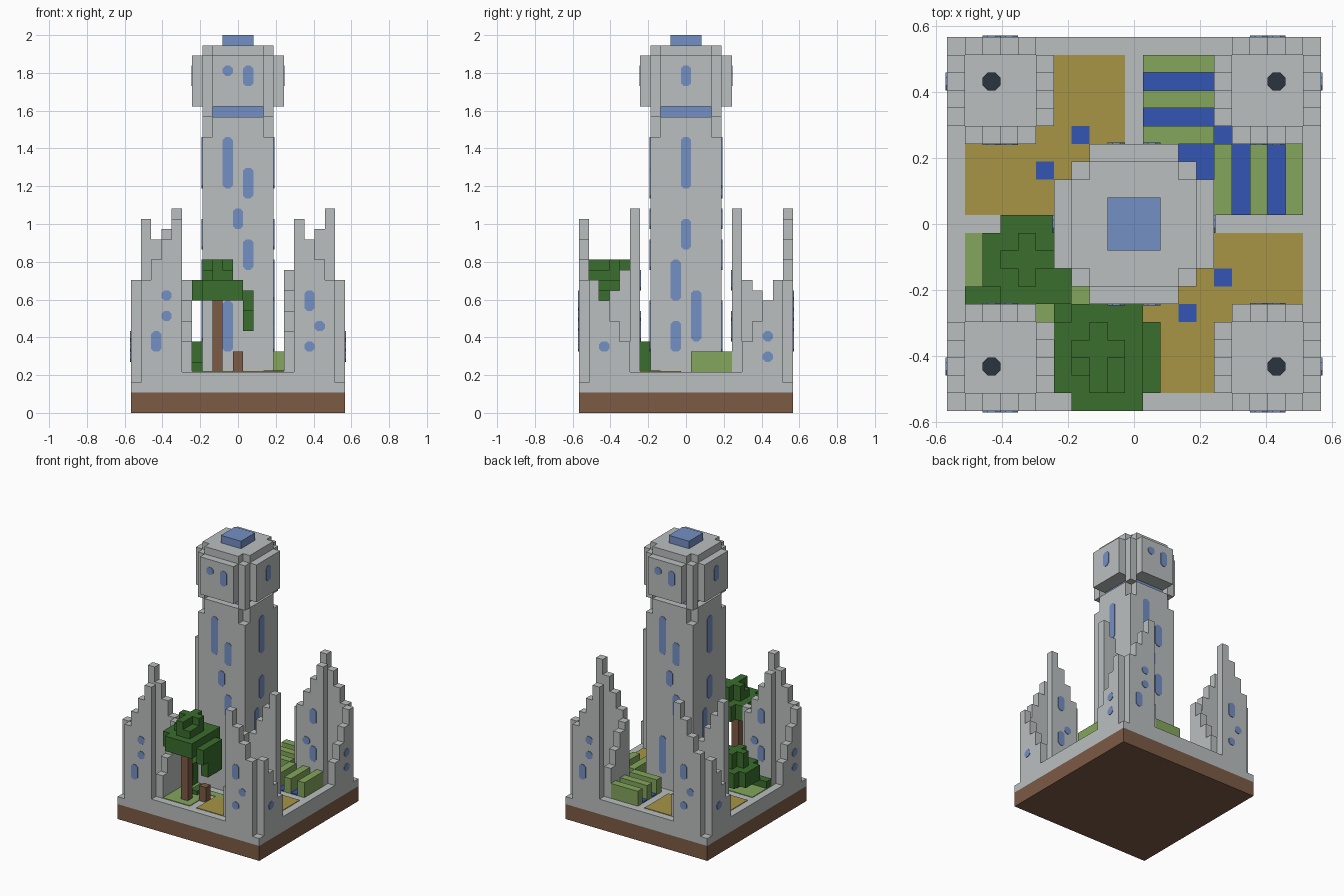
import bpy, bmesh

if "Cube" in bpy.data.objects:
    bpy.data.objects.remove(bpy.data.objects["Cube"])

V = 2 / 37      # edge of one block
N = 21          # blocks across the base


def colour(name, r, g, b):
    m = bpy.data.materials.new(name)
    lin = [((c / 255 + 0.055) / 1.055) ** 2.4 for c in (r, g, b)]
    m.diffuse_color = (*lin, 1)
    m.use_nodes = True
    m.node_tree.nodes["Principled BSDF"].inputs["Base Color"].default_value = m.diffuse_color
    return m


STONE = colour("pale stone", 187, 191, 191)
EARTH = colour("brown earth", 124, 91, 69)
GLASS = colour("blue glass", 116, 144, 196)
LEAF = colour("dark leaf", 58, 109, 45)
CROP = colour("light crop", 131, 166, 93)
GOLD = colour("golden sand", 167, 149, 70)
WATER = colour("deep water", 52, 86, 181)
DARK = colour("dark hatch", 42, 52, 64)


def pos(i, j, k):
    return ((i - N / 2) * V, (j - N / 2) * V, k * V)


def hull(bm, bottom, top):
    """Closed prism between two matching rings."""
    a = [bm.verts.new(p) for p in bottom]
    b = [bm.verts.new(p) for p in top]
    n = len(a)
    bm.faces.new(a[::-1])
    bm.faces.new(b)
    for q in range(n):
        bm.faces.new((a[q], a[(q + 1) % n], b[(q + 1) % n], b[q]))


def finish(name, bm, mat):
    bmesh.ops.recalc_face_normals(bm, faces=bm.faces)
    me = bpy.data.meshes.new(name)
    bm.to_mesh(me)
    bm.free()
    me.materials.append(mat)
    ob = bpy.data.objects.new(name, me)
    bpy.context.collection.objects.link(ob)


def blocks(name, mat, boxes):
    """Boxes given in block units: i0, i1, j0, j1, k0, k1."""
    bm = bmesh.new()
    for i0, i1, j0, j1, k0, k1 in boxes:
        ring = ((i0, j0), (i1, j0), (i1, j1), (i0, j1))
        hull(bm, [pos(i, j, k0) for i, j in ring], [pos(i, j, k1) for i, j in ring])
    finish(name, bm, mat)


def octagon(u0, u1, w0, w1, c=0.28):
    return [(u0 + c, w0), (u1 - c, w0), (u1, w0 + c), (u1, w1 - c),
            (u1 - c, w1), (u0 + c, w1), (u0, w1 - c), (u0, w0 + c)]


def windows(name, side, depth, cells):
    """Pane plates; side is front, back, right or left; cells are (column, k0, k1)."""
    bm = bmesh.new()
    for u, k0, k1 in cells:
        shape = octagon(u, u + 1, k0, k1)
        rings = []
        for d in (depth - 0.07, depth + 0.07):
            if side in ("front", "back"):
                rings.append([pos(p, d, k) for p, k in shape])
            else:
                rings.append([pos(d, p, k) for p, k in shape])
        hull(bm, *rings)
    finish(name, bm, GLASS)


def flip(cells):
    return [(N - 1 - u, a, b) for u, a, b in cells]


# Base slab: earth below, stone plinth above with lowered corners
blocks("earth_slab", EARTH, [(0, 21, 0, 21, 0, 2)])
blocks("stone_plinth", STONE, [(0, 21, 0, 21, 2, 3), (1, 20, 0, 21, 3, 4),
                               (0, 1, 1, 20, 3, 4), (20, 21, 1, 20, 3, 4)])

# Central tower shaft, with corner posts and a head
shaft = [(8, 13, 7, 14, 4, 29), (7, 14, 8, 13, 4, 29), (8, 13, 8, 13, 29, 36),
         (8, 13, 7, 14, 30, 36), (7, 14, 8, 13, 30, 36)]
for i in (7, 13):
    for j in (7, 13):
        shaft += [(i, i + 1, j, j + 1, 4, 27), (i, i + 1, j, j + 1, 29, 35)]
blocks("tower_shaft", STONE, shaft)
blocks("tower_head_panels", STONE, [(8, 13, 6, 7, 30, 35), (8, 13, 14, 15, 30, 35),
                                    (6, 7, 8, 13, 30, 35), (14, 15, 8, 13, 30, 35)])
e = 0.05
blocks("tower_glass_band", GLASS, [(8 - e, 13 + e, 8 - e, 13 + e, 29, 30)])
blocks("tower_skylight", GLASS, [(9, 12, 9, 12, 36, 37)])

# Tower windows
main = [(9, 6, 11), (11, 14, 17), (10, 18, 20), (11, 21, 24), (9, 22, 27)]
flank = [(10, 22, 27), (10, 16, 19), (9, 11, 15), (11, 7, 12), (9, 6, 9)]
for side, far in (("front", 0), ("back", 1), ("left", 0), ("right", 1)):
    facing = side in ("front", "back")
    body = main if facing else flank
    head = [(9, 33, 34), (11, 32, 34)] if facing else [(10, 32, 34)]
    if side in ("back", "left"):
        body, head = flip(body), flip(head)
    windows("tower_windows_" + side, side, 14 if far else 7, body)
    windows("head_windows_" + side, side, 15 if far else 6, head)

# Four corner turrets: two stepped walls spiralling up around each floor
# corner: (outer start, cap, peak), (inner start, cap, peak)
turrets = {
    "front_left": (0, 0, (7, 13, 19), (7, 13, 19)),
    "front_right": (1, 0, (7, 13, 19), (8, 14, 20)),
    "back_left": (0, 1, (7, 13, 20), (7, 13, 19)),
    "back_right": (1, 1, (7, 13, 19), (8, 13, 20)),
}
for label, (fx, fy, outer, inner) in turrets.items():
    cols = []
    for s in range(4):
        cols.append((0, 4 - s, min(outer[0] + 2 * s, outer[1])))
        cols.append((1 + s, 0, outer[2] - 6 + 2 * s))
        cols.append((5, 1 + s, min(inner[0] + 2 * s, inner[1])))
        cols.append((4 - s, 5, inner[2] - 6 + 2 * s))
    boxes = []
    for a, b, h in cols:
        i = N - 1 - a if fx else a
        j = N - 1 - b if fy else b
        boxes.append((i, i + 1, j, j + 1, 4, h))
    blocks("turret_walls_" + label, STONE, boxes)
    # hatch in the turret floor
    bm = bmesh.new()
    i, j = (18 if fx else 2), (18 if fy else 2)
    shape = octagon(i, i + 1, j, j + 1)
    hull(bm, [pos(p, q, 4) for p, q in shape], [pos(p, q, 4.1) for p, q in shape])
    finish("turret_hatch_" + label, bm, DARK)

# Turret windows, outside and garden sides
face = [(3, 11, 12), (3, 9, 10), (2, 6, 8), (17, 10, 12), (18, 8, 9), (17, 6, 7)]
end = [(2, 6, 7), (18, 7, 8), (18, 5, 6)]
court = [(2, 12, 14), (3, 9, 10), (2, 7, 9), (17, 9, 10), (18, 12, 14), (18, 7, 9)]
windows("turret_windows_front", "front", 0, face)
windows("turret_windows_back", "back", 21, flip(face))
windows("turret_windows_right", "right", 21, end)
windows("turret_windows_left", "left", 0, flip(end))
windows("turret_windows_court_front", "back", 6, court)
windows("turret_windows_court_back", "front", 15, flip(court))

# Garden ground plates
P = 4.08
blocks("sand_paths", GOLD, [(6, 10, 15, 20, 4, P), (1, 6, 11, 15, 4, P), (5, 8, 15, 16, 4, P),
                            (6, 8, 13, 15, 4, P), (15, 20, 6, 10, 4, P), (11, 15, 1, 6, 4, P),
                            (13, 15, 6, 8, 4, P), (15, 16, 5, 6, 4, P)])
blocks("lawn", CROP, [(6, 10, 1, 6, 4, P), (1, 6, 6, 10, 4, P), (5, 8, 5, 8, 4, P),
                      (10, 12, 5, 6, 4, P)])
W = 4.14
blocks("pools", WATER, [(7, 8, 15, 16, 4, W), (5, 6, 13, 14, 4, W), (15, 16, 7, 8, 4, W),
                        (13, 14, 5, 6, 4, W), (13, 15, 14, 15, 4, W), (14, 15, 13, 14, 4, W),
                        (15, 16, 15, 16, 4, W)])

# Crop rows with water channels between
rows, channels = [], []
for s in range(5):
    target, h = (channels, W) if s % 2 else (rows, 6)
    target.append((11, 15, 15 + s, 16 + s, 4, h))
    target.append((15 + s, 16 + s, 11, 15, 4, h))
blocks("crop_rows", CROP, rows)
blocks("water_channels", WATER, channels)

# Tall tree
blocks("tree_trunk", EARTH, [(8, 9, 2, 3, 4, 12), (10, 11, 3, 4, 4, 6)])
blocks("tree_leaves", LEAF, [
    (6, 11, 1, 5, 11, 13), (7, 11, 0, 6, 11, 13), (11, 12, 2, 5, 8, 12), (11, 12, 1, 2, 10, 12),
    (7, 9, 2, 3, 13, 14), (7, 10, 3, 4, 13, 15), (8, 9, 1, 5, 13, 15), (9, 10, 1, 3, 13, 14)])

# Low bush
blocks("bush_trunk", EARTH, [(4, 5, 8, 9, 4, 6)])
blocks("bush_leaves", LEAF, [
    (2, 6, 7, 10, 5, 7), (3, 6, 6, 11, 5, 7), (6, 7, 6, 8, 4, 7), (1, 4, 6, 7, 4, 5),
    (6, 7, 5, 6, 4, 5), (8, 9, 4, 6, 4, 4.6), (4, 5, 7, 10, 7, 9), (3, 6, 8, 9, 7, 9)])
